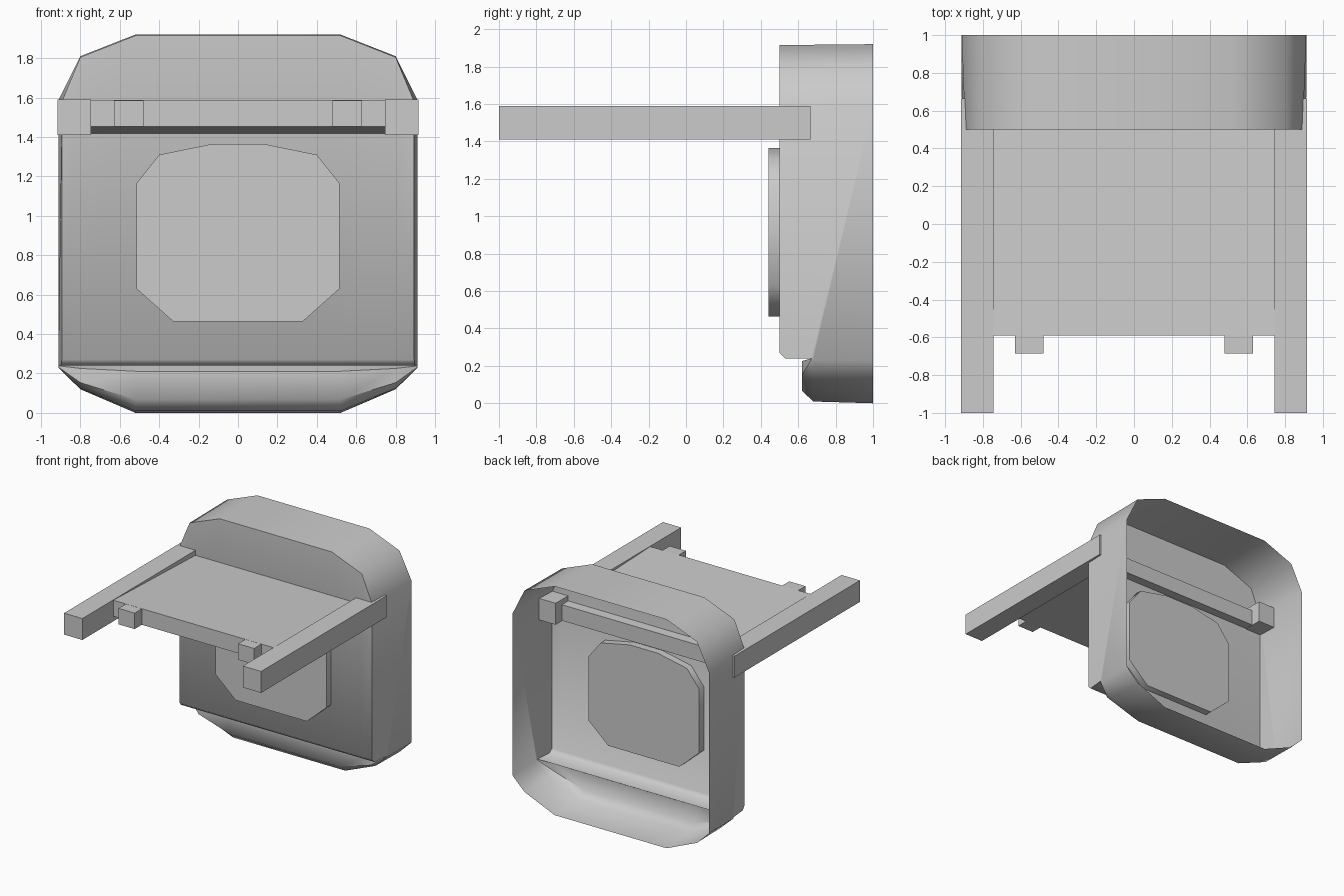
import bpy, bmesh, math

if "Cube" in bpy.data.objects:
    bpy.data.objects.remove(bpy.data.objects["Cube"])


def make(name, verts, faces, smooth=None):
    bm = bmesh.new()
    vs = [bm.verts.new(v) for v in verts]
    for f in faces:
        bm.faces.new([vs[i] for i in f])
    bmesh.ops.recalc_face_normals(bm, faces=bm.faces[:])
    mesh = bpy.data.meshes.new(name)
    bm.to_mesh(mesh)
    bm.free()
    ob = bpy.data.objects.new(name, mesh)
    bpy.context.collection.objects.link(ob)
    if smooth:
        bpy.ops.object.select_all(action='DESELECT')
        ob.select_set(True)
        bpy.context.view_layer.objects.active = ob
        bpy.ops.object.shade_smooth_by_angle(angle=math.radians(smooth))
    return ob


def prism(name, profile, axis, a, b, smooth=None):
    """Extrude a 2D profile along x (profile is y,z) or y (profile is x,z)."""
    n = len(profile)
    place = (lambda p, d: (d, *p)) if axis == 'x' else (lambda p, d: (p[0], d, p[1]))
    verts = [place(p, d) for d in (a, b) for p in profile]
    faces = [range(n), range(n, 2 * n)]
    faces += [(i, (i + 1) % n, n + (i + 1) % n, n + i) for i in range(n)]
    return make(name, verts, faces, smooth)


def rect(y0, y1, z0, z1):
    return [(y0, z0), (y1, z0), (y1, z1), (y0, z1)]


# Thin shell, open at the back: one side profile per column across the width
half = [(0.52, 0.0, 1.92), (0.80, 0.12, 1.81), (0.912, 0.23, 1.585)]
columns = [(-x, b, t) for x, b, t in reversed(half)] + half
lip = [(1.0, 0.0), (0.68, 0.04), (0.62, 0.28), (0.62, 0.88), (0.67, 1.0)]
verts = []
for x, bottom, top in columns:
    end = abs(x) > 0.9
    front_x = x * 0.98 if end else x
    for y, f in lip:
        verts.append((x, max(y, 0.67) if end else y, bottom + f * (0.24 - bottom)))
    verts += [(x * 0.985 if end else x, 0.53, 0.24), (front_x, 0.5, 0.27),
              (front_x, 0.5, top - 0.005), (x, 1.0, top)]
rows = len(lip) + 4
faces = [(c * rows + r, c * rows + r + 1, (c + 1) * rows + r + 1, (c + 1) * rows + r)
         for c in range(len(columns) - 1) for r in range(rows - 1)]
faces += [range(rows), range((len(columns) - 1) * rows, len(columns) * rows)]
make("shell", verts, faces, smooth=50)

# Raised panel passing through the shell front
side = [(0.33, 0.465), (0.515, 0.63), (0.515, 1.165), (0.40, 1.31), (0.13, 1.365)]
outline = side + [(-x, z) for x, z in reversed(side)]
prism("front_panel", outline, 'y', 0.44, 0.56, smooth=50)

# Slightly tilted shelf between the arms
prism("shelf", [(-0.59, 1.452), (0.58, 1.412), (0.58, 1.545), (-0.59, 1.587)],
      'x', -0.745, 0.745)

# Arms and shelf tabs on both sides
for s, label in ((-1, "left"), (1, "right")):
    prism(label + "_arm", rect(-1.0, 0.665, 1.41, 1.59), 'x', s * 0.745, s * 0.915)
    prism(label + "_tab", rect(-0.685, -0.585, 1.452, 1.586), 'x', s * 0.48, s * 0.63)
